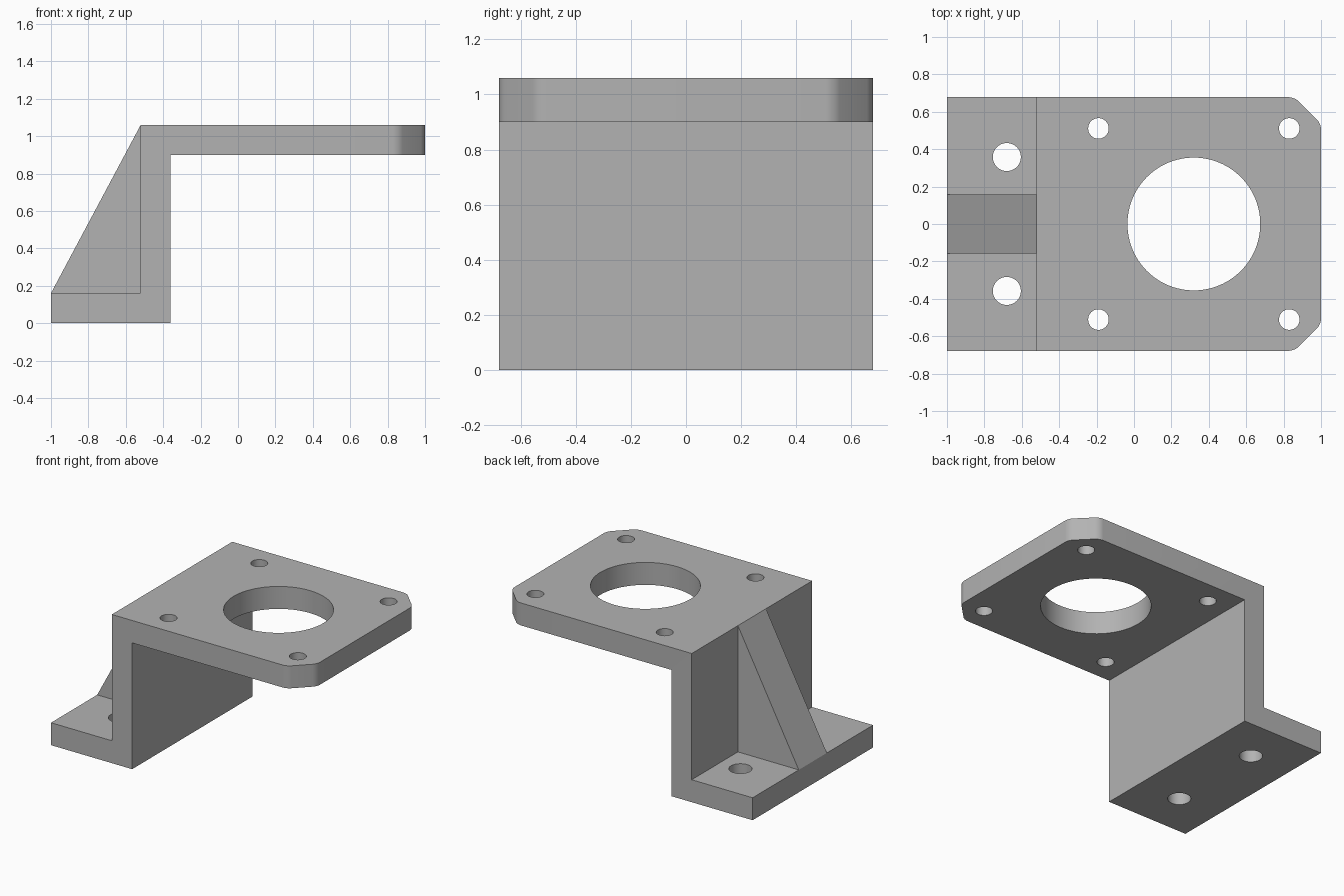
import bpy
import bmesh
from mathutils import Matrix

if "Cube" in bpy.data.objects:
    bpy.data.objects.remove(bpy.data.objects["Cube"], do_unlink=True)

HALF_WIDTH = 0.678
TOP, THICK = 1.06, 0.16
WALL_OUT, WALL_IN = -0.52, -0.36

grey = bpy.data.materials.new("plain grey")
grey.use_nodes = True
grey.diffuse_color = (0.45, 0.45, 0.45, 1)
grey.node_tree.nodes["Principled BSDF"].inputs["Base Color"].default_value = (0.45, 0.45, 0.45, 1)


def make_object(name, bm):
    bmesh.ops.recalc_face_normals(bm, faces=bm.faces)
    mesh = bpy.data.meshes.new(name)
    bm.to_mesh(mesh)
    bm.free()
    mesh.materials.append(grey)
    obj = bpy.data.objects.new(name, mesh)
    bpy.context.collection.objects.link(obj)
    return obj


def extrude_profile(points, half):
    """Side profile in x and z, extruded across y."""
    bm = bmesh.new()
    face = bm.faces.new([bm.verts.new((x, -half, z)) for x, z in points])
    moved = bmesh.ops.extrude_face_region(bm, geom=[face])["geom"]
    verts = [v for v in moved if isinstance(v, bmesh.types.BMVert)]
    bmesh.ops.translate(bm, verts=verts, vec=(0, 2 * half, 0))
    return bm


def bevel_upright_edges(bm, min_x, offset, segments):
    edges = [e for e in bm.edges
             if all(v.co.x > min_x for v in e.verts)
             and (e.verts[0].co - e.verts[1].co).xy.length < 1e-4]
    bmesh.ops.bevel(bm, geom=edges, offset=offset, offset_type='OFFSET',
                    segments=segments, profile=0.5, affect='EDGES')


# Bent bracket: foot flange, wall and mounting plate
body = extrude_profile([
    (-1, 0), (WALL_IN, 0), (WALL_IN, TOP - THICK), (1, TOP - THICK),
    (1, TOP), (WALL_OUT, TOP), (WALL_OUT, THICK), (-1, THICK)], HALF_WIDTH)
# Chamfered free corners with softened edges
bevel_upright_edges(body, 0.5, 0.142, 1)
bevel_upright_edges(body, 0.5, 0.03, 5)
bracket = make_object("bracket", body)

# Drill tools: plate bore, plate bolt holes, foot bolt holes
holes = [(0.32, 0, TOP - THICK / 2, 0.355, 96)]
for y in (-1, 1):
    holes += [(x, y * 0.511, TOP - THICK / 2, 0.055, 40) for x in (-0.19, 0.83)]
    holes.append((-0.68, y * 0.358, THICK / 2, 0.075, 48))
drills = bmesh.new()
for x, y, z, radius, sides in holes:
    bmesh.ops.create_cone(drills, cap_ends=True, segments=sides, radius1=radius,
                          radius2=radius, depth=2 * THICK,
                          matrix=Matrix.Translation((x, y, z)))
cutter = make_object("hole_cutter", drills)
cutter.hide_render = True

cut = bracket.modifiers.new("holes", 'BOOLEAN')
cut.operation = 'DIFFERENCE'
cut.solver = 'EXACT'
cut.object = cutter
bpy.ops.object.select_all(action='DESELECT')
bracket.select_set(True)
bpy.context.view_layer.objects.active = bracket
bpy.ops.object.modifier_apply(modifier=cut.name)
bpy.data.objects.remove(cutter, do_unlink=True)
bpy.ops.object.shade_smooth_by_angle(angle=0.5)

# Sloping rib, slightly sunk into the foot and the wall
make_object("support_rib", extrude_profile([
    (-1, THICK), (-0.95, 0.1), (-0.45, 0.1), (-0.45, 1.0), (WALL_OUT, TOP)], 0.158))
